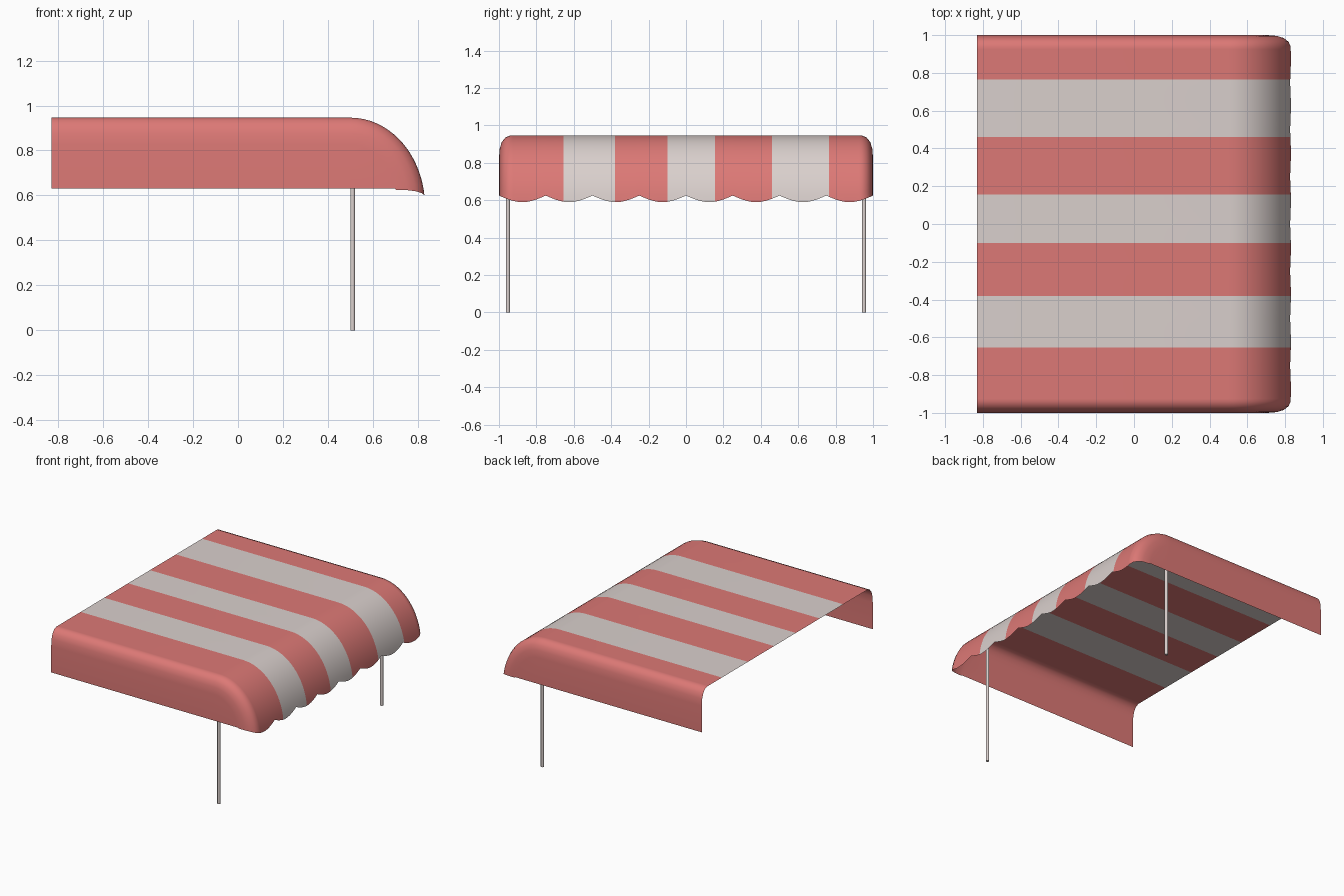
import bpy, bmesh, math

if "Cube" in bpy.data.objects:
    bpy.data.objects.remove(bpy.data.objects["Cube"])


def material(name, rgb):
    m = bpy.data.materials.new(name)
    m.diffuse_color = (*rgb, 1)
    m.use_nodes = True
    m.node_tree.nodes["Principled BSDF"].inputs["Base Color"].default_value = m.diffuse_color
    return m


RED = material("red fabric", (0.72, 0.19, 0.18))
GREY = material("pale grey", (0.70, 0.63, 0.61))

# Canopy proportions: quarter-ellipse front, small filleted sides
BACK, CX, CZ = -0.83, 0.5, 0.55
RX, RZ = 0.332, 0.396
SIDE_Z = 0.63
ROWS = 16
STRIPES = [-0.655, -0.38, -0.10, 0.155, 0.46, 0.765]
FILLET = [(0.025, 0.01), (0.045, 0.035), (0.056, 0.07), (0.06, 0.12)]  # outward, inward offset


def hem(y):
    # scalloped front edge, eight scallops across
    return 0.59 + 0.035 * (1 - abs(math.sin(math.pi * y / 0.25)))


# Columns across the width: (y, inward offset of the profile)
ys = sorted(set([round(-0.925 + 0.025 * i, 4) for i in range(75)] + STRIPES + [-0.94, 0.94]))
cols = [(-0.94 - dy, d) for dy, d in reversed(FILLET)]
cols += [(y, 0) for y in ys]
cols += [(0.94 + dy, d) for dy, d in FILLET]

bm = bmesh.new()
grid = []
for y, d in cols:
    rx, rz = RX - d, RZ - d
    end = math.acos((hem(y) - CZ) / rz)
    pts = [(BACK, y, CZ + rz)]
    for i in range(ROWS + 1):
        a = end * i / ROWS
        pts.append((CX + rx * math.sin(a), y, CZ + rz * math.cos(a)))
    grid.append(pts)
# straight side valances
for first in (True, False):
    src = grid[0] if first else grid[-1]
    drop = [(x, y, min(z, SIDE_Z)) for x, y, z in src]
    grid.insert(0 if first else len(grid), drop)

verts = [[bm.verts.new(p) for p in col] for col in grid]
for a, b in zip(verts, verts[1:]):
    for i in range(len(a) - 1):
        f = bm.faces.new((a[i], a[i + 1], b[i + 1], b[i]))
        yc = f.calc_center_median().y
        f.material_index = sum(yc > s for s in STRIPES) % 2
        f.smooth = True
bmesh.ops.remove_doubles(bm, verts=bm.verts, dist=0.0005)
bm.normal_update()
mesh = bpy.data.meshes.new("striped_canopy")
bm.to_mesh(mesh)
bm.free()
mesh.materials.append(RED)
mesh.materials.append(GREY)
canopy = bpy.data.objects.new("striped_canopy", mesh)
bpy.context.collection.objects.link(canopy)

# Support posts reaching up to the fabric
for side, name in ((-1, "front_post"), (1, "back_post")):
    h = 0.925
    bpy.ops.mesh.primitive_cylinder_add(vertices=8, radius=0.0115, depth=h,
                                        location=(0.51, side * 0.952, h / 2),
                                        rotation=(0, 0, math.pi / 8))
    post = bpy.context.object
    post.name = name
    post.data.materials.append(GREY)
    bpy.ops.object.shade_smooth_by_angle(angle=math.radians(50))
